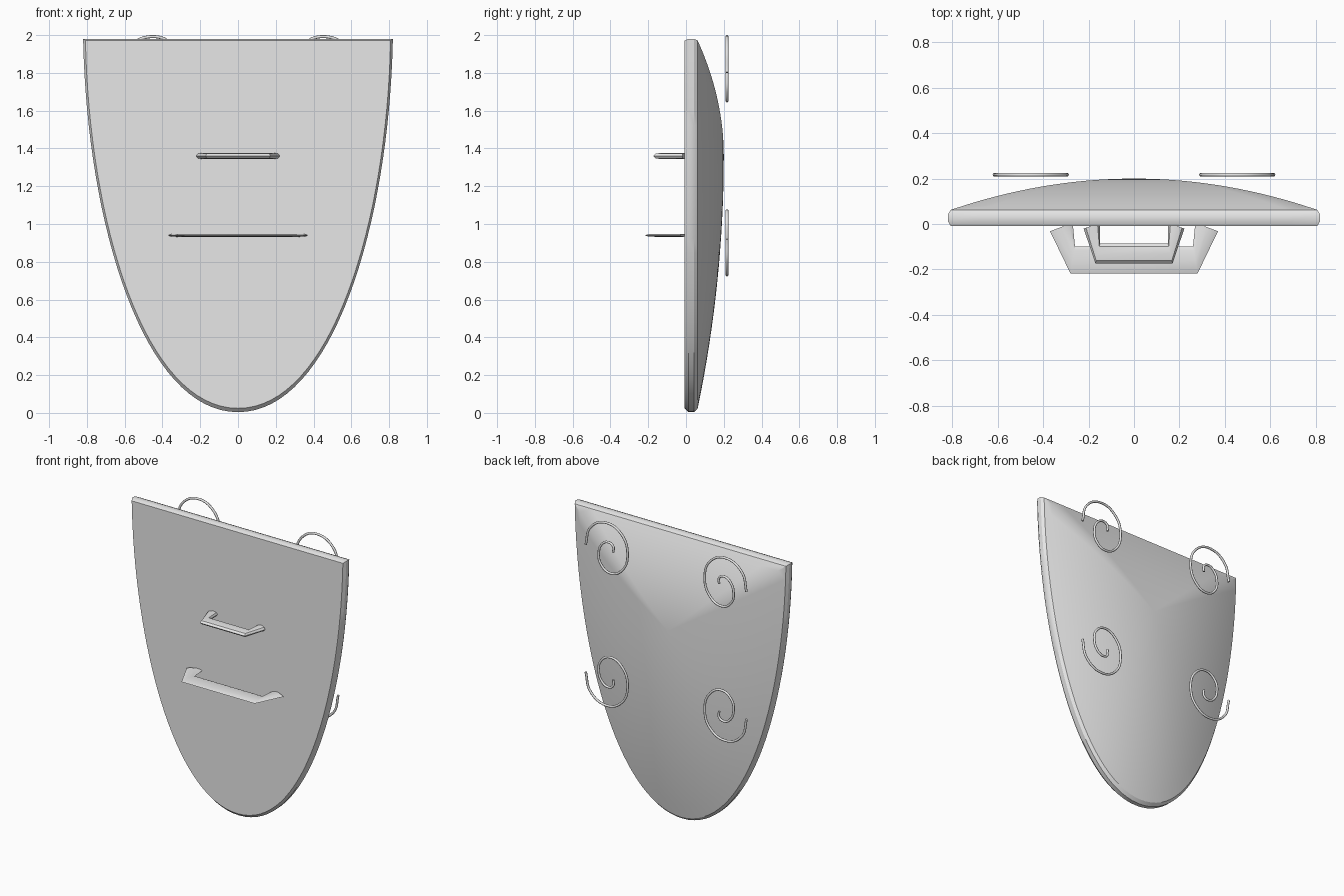
import bpy, bmesh, math
from mathutils import Vector

if "Cube" in bpy.data.objects:
    bpy.data.objects.remove(bpy.data.objects["Cube"])

grey = bpy.data.materials.new("grey")
grey.diffuse_color = (0.8, 0.8, 0.8, 1)
grey.use_nodes = True
grey.node_tree.nodes["Principled BSDF"].inputs["Base Color"].default_value = grey.diffuse_color


def finish(name, bm):
    bmesh.ops.recalc_face_normals(bm, faces=bm.faces)
    me = bpy.data.meshes.new(name)
    bm.to_mesh(me)
    bm.free()
    ob = bpy.data.objects.new(name, me)
    bpy.context.collection.objects.link(ob)
    me.materials.append(grey)
    bpy.ops.object.select_all(action='DESELECT')
    ob.select_set(True)
    bpy.context.view_layer.objects.active = ob
    bpy.ops.object.shade_smooth_by_angle(angle=math.radians(30))
    return ob


def bridge(bm, a, b):
    n = len(a)
    for i in range(n):
        bm.faces.new((a[i], a[(i + 1) % n], b[(i + 1) % n], b[i]))


# Shield outline: one bezier per side, straight top edge
def side(t):
    pts = [(0.82, 1.98), (0.80, 1.0), (0.5, 0.004), (0.0, 0.004)]
    w = [(1 - t) ** 3, 3 * t * (1 - t) ** 2, 3 * t * t * (1 - t), t ** 3]
    return [sum(k * p[a] for k, p in zip(w, pts)) for a in (0, 1)]


N = 32
right = [side(i / N) for i in range(N + 1)]
left = [(-x, z) for x, z in reversed(right[:-1])]
top = [(-0.82 + 1.64 * i / 12, 1.98) for i in range(1, 12)]
outline = right + left + top

# Shield body: flat front, chamfered rim, domed back rising to one apex
ZC = 1.36
rings = [(0.985, -0.008), (1.0, 0.012), (1.0, 0.042), (0.985, 0.062)]
for i in range(1, 16):
    s = 1 - i / 16
    rings.append((0.985 * s, 0.062 + 0.138 * (1 - s * s)))
bm = bmesh.new()
loops = [[bm.verts.new((x * s, y, ZC + (z - ZC) * s)) for x, z in outline]
         for s, y in rings]
for a, b in zip(loops, loops[1:]):
    bridge(bm, a, b)
bm.faces.new(loops[0])
apex = bm.verts.new((0, 0.2, ZC))
for i in range(len(outline)):
    bm.faces.new((loops[-1][i], loops[-1][(i + 1) % len(outline)], apex))
finish("shield_body", bm)


# Handles: flattened octagonal section swept between outer and inner paths
def handle(name, z, half, outer, inner):
    outer = outer + [(-x, y) for x, y in reversed(outer)]
    inner = inner + [(-x, y) for x, y in reversed(inner)]
    bm = bmesh.new()
    loops = []
    for o, i in zip(outer, inner):
        o, i = Vector((*o, z)), Vector((*i, z))
        loops.append([bm.verts.new((o + i) / 2 + (o - i) / 2 * math.cos(k * math.pi / 4)
                                   + Vector((0, 0, half * math.sin(k * math.pi / 4))))
                      for k in range(8)])
    for a, b in zip(loops, loops[1:]):
        bridge(bm, a, b)
    bm.faces.new(loops[0])
    bm.faces.new(loops[-1])
    finish(name, bm)


handle("upper_handle", 1.36, 0.017,
       [(-0.222, -0.02), (-0.17, -0.173)], [(-0.15, 0.004), (-0.15, -0.087)])
handle("lower_handle", 0.94, 0.008,
       [(-0.37, -0.032), (-0.28, -0.218)], [(-0.27, 0.006), (-0.26, -0.10)])

# Spiral ornaments floating just behind the dome
spiral = [(0.165, -0.02), (0.13, 0.105), (0.01, 0.17), (-0.11, 0.12), (-0.155, 0.0),
          (-0.115, -0.125), (-0.02, -0.17), (0.05, -0.125), (0.066, -0.06),
          (0.04, 0.015), (-0.01, 0.04), (-0.045, 0.02), (-0.045, -0.02)]
for sx, sn in ((1, "left"), (-1, "right")):
    for zc, sz, zn in ((1.822, 1, "upper"), (0.9, -1, "lower")):
        name = f"{zn}_{sn}_spiral"
        cu = bpy.data.curves.new(name, 'CURVE')
        cu.dimensions = '3D'
        cu.bevel_depth = 0.008
        cu.bevel_resolution = 2
        cu.resolution_u = 8
        cu.use_fill_caps = True
        sp = cu.splines.new('BEZIER')
        sp.bezier_points.add(len(spiral) - 1)
        for p, (x, z) in zip(sp.bezier_points, spiral):
            p.co = (sx * (0.45 + x), 0.217, zc + sz * z)
            p.handle_left_type = p.handle_right_type = 'AUTO'
        cu.materials.append(grey)
        bpy.context.collection.objects.link(bpy.data.objects.new(name, cu))
